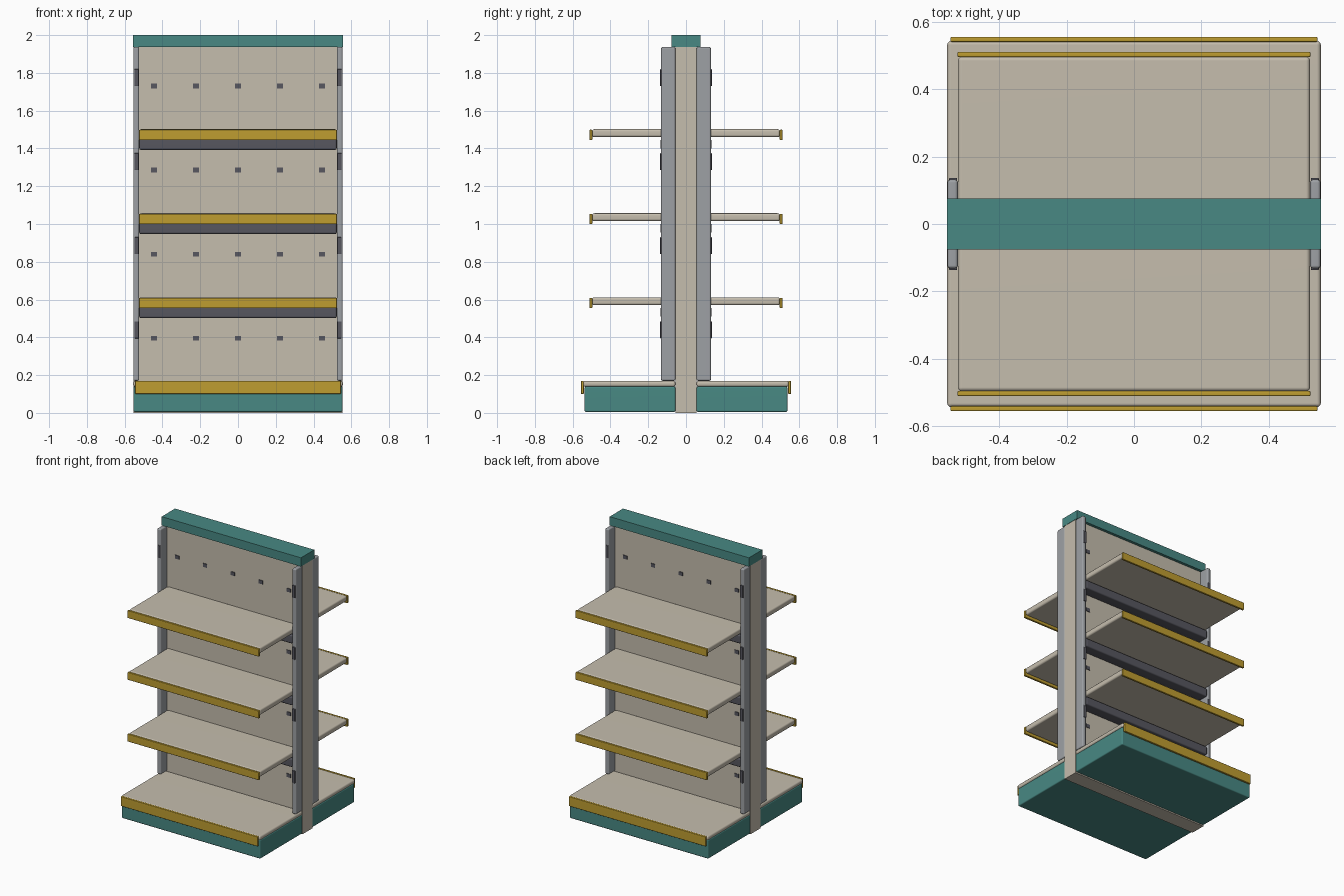
import bpy
import bmesh

cube = bpy.data.objects.get("Cube")
if cube:
    bpy.data.objects.remove(cube, do_unlink=True)


def material(name, rgb):
    m = bpy.data.materials.new(name)
    m.use_nodes = True
    m.diffuse_color = (*rgb, 1)
    m.node_tree.nodes["Principled BSDF"].inputs["Base Color"].default_value = (*rgb, 1)
    return m


CREAM = material("cream_metal", (0.56, 0.51, 0.42))
TEAL = material("teal_paint", (0.065, 0.25, 0.23))
GOLD = material("gold_strip", (0.52, 0.34, 0.03))
STEEL = material("grey_steel", (0.34, 0.355, 0.375))
DARK = material("dark_steel", (0.095, 0.095, 0.115))


def box(name, x, y, z, mat, bevel=0.0):
    """Box spanning the (low, high) ranges, with optionally rounded edges."""
    spans = [sorted(s) for s in (x, y, z)]
    bm = bmesh.new()
    bmesh.ops.create_cube(bm, size=1)
    for v in bm.verts:
        v.co = [lo + (c + 0.5) * (hi - lo) for c, (lo, hi) in zip(v.co, spans)]
    mesh = bpy.data.meshes.new(name)
    bm.to_mesh(mesh)
    bm.free()
    mesh.materials.append(mat)
    ob = bpy.data.objects.new(name, mesh)
    bpy.context.collection.objects.link(ob)
    if bevel:
        mod = ob.modifiers.new("rounded_edges", "BEVEL")
        mod.width = bevel
        mod.segments = 3
        for p in mesh.polygons:
            p.use_smooth = True
        normals = ob.modifiers.new("face_normals", "WEIGHTED_NORMAL")
        normals.keep_sharp = True
    return ob


# Central spine and top cap
box("centre_panel", (-0.553, 0.553), (-0.056, 0.056), (0, 1.937), CREAM)
box("top_cap", (-0.555, 0.555), (-0.076, 0.076), (1.937, 2), TEAL)

LEVELS = [0.59, 1.035, 1.48]
HOLE_ROWS = [0.395, 0.84, 1.285, 1.73]

for side, s in (("front", -1), ("back", 1)):
    # Base plinth with its deck and price strip
    box(side + "_plinth", (-0.553, 0.553), (s * 0.056, s * 0.537), (0.005, 0.14), TEAL, 0.008)
    box(side + "_deck", (-0.555, 0.555), (s * 0.056, s * 0.544), (0.138, 0.17), CREAM, 0.012)
    box(side + "_deck_strip", (-0.545, 0.545), (s * 0.541, s * 0.556), (0.1, 0.17), GOLD, 0.004)

    # Shelves, each with a price strip and a support rail
    for i, z in enumerate(LEVELS):
        tag = f"{side}_shelf_{i + 1}"
        box(tag, (-0.523, 0.523), (s * 0.054, s * 0.497), (z - 0.02, z + 0.022), CREAM, 0.012)
        box(tag + "_strip", (-0.524, 0.524), (s * 0.496, s * 0.511), (z - 0.036, z + 0.019), GOLD, 0.004)
        box(tag + "_rail", (-0.523, 0.523), (s * 0.054, s * 0.134), (z - 0.088, z - 0.026), DARK, 0.01)

    # Uprights with slot plates
    for hand, h in (("left", 1), ("right", -1)):
        box(f"{side}_{hand}_upright", (h * 0.523, h * 0.554), (s * 0.056, s * 0.132),
            (0.17, 1.937), STEEL, 0.009)
        for i, z in enumerate(HOLE_ROWS):
            box(f"{side}_{hand}_slot_{i + 1}", (h * 0.525, h * 0.549), (s * 0.128, s * 0.137),
                (z, z + 0.09), DARK, 0.003)

    # Rows of square peg holes on the panel
    for r, z in enumerate(HOLE_ROWS):
        for c in range(-2, 3):
            x = c * 0.2225
            box(f"{side}_peg_hole_{r + 1}_{c + 3}", (x - 0.016, x + 0.016), (s * 0.054, s * 0.06),
                (z - 0.013, z + 0.013), DARK)
